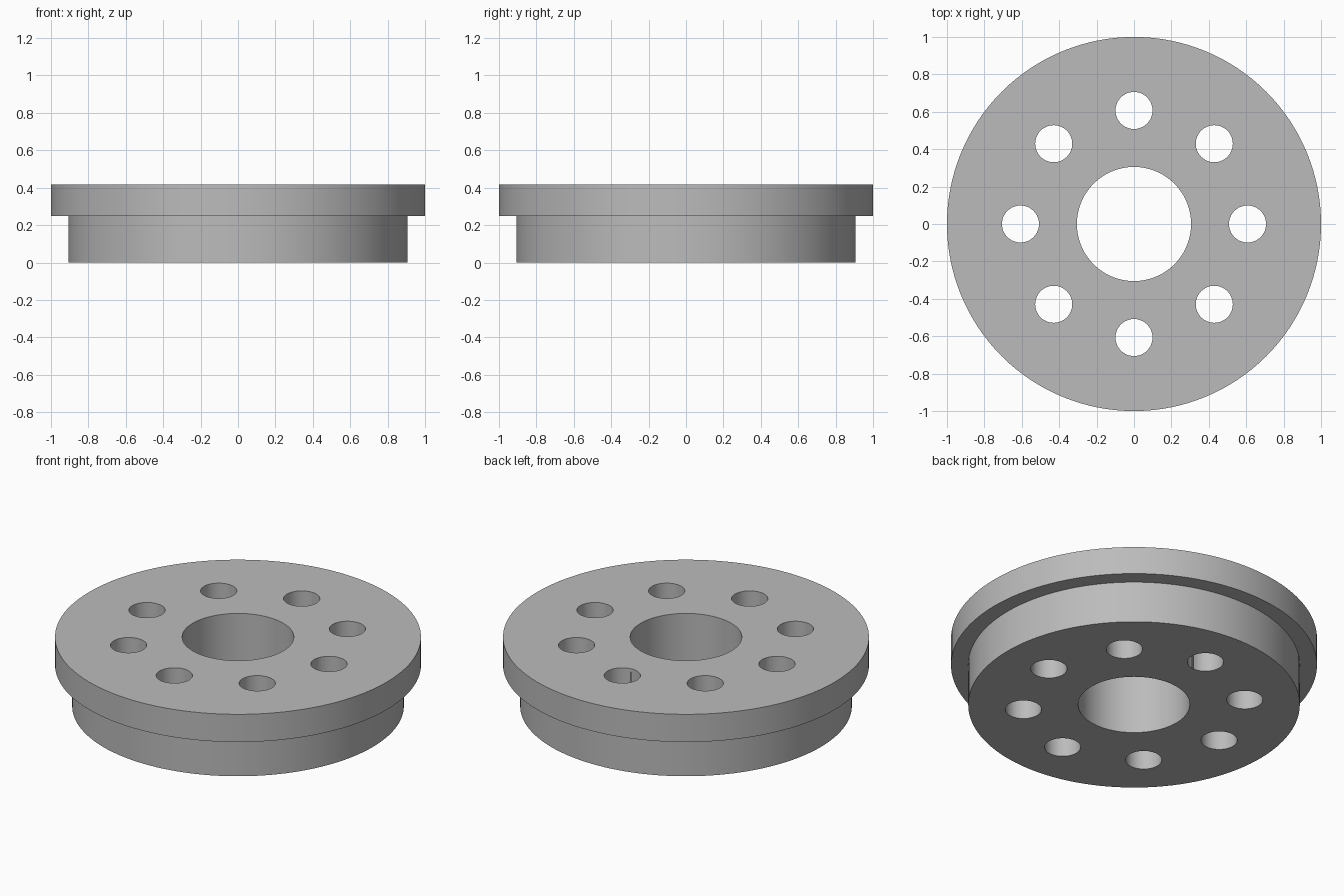
import bpy
import math

cube = bpy.data.objects.get("Cube")
if cube:
    bpy.data.objects.remove(cube, do_unlink=True)

HEIGHT = 0.417
STEP = 0.25
RIM_RADIUS = 1.0
HUB_RADIUS = 0.906
BORE_RADIUS = 0.305
HOLE_RADIUS = 0.099
HOLE_CIRCLE = 0.607
HOLES = 8

# Plain grey metal
grey = bpy.data.materials.new("grey metal")
grey.use_nodes = True
colour = (0.5, 0.5, 0.5, 1)
grey.diffuse_color = colour
grey.node_tree.nodes["Principled BSDF"].inputs["Base Color"].default_value = colour


def ring_mesh(name, profile, sides):
    """Revolve a closed (radius, z) profile around the z axis."""
    verts, faces = [], []
    count = len(profile)
    for i in range(sides):
        a = math.tau * i / sides
        verts += [(r * math.cos(a), r * math.sin(a), z) for r, z in profile]
        for j in range(count):
            k, n = (j + 1) % count, (i + 1) % sides
            faces.append((i * count + j, n * count + j, n * count + k, i * count + k))
    mesh = bpy.data.meshes.new(name)
    mesh.from_pydata(verts, [], faces)
    mesh.materials.append(grey)
    obj = bpy.data.objects.new(name, mesh)
    bpy.context.collection.objects.link(obj)
    return obj


# Stepped flange with a central bore
flange = ring_mesh("stepped_flange", [
    (BORE_RADIUS, 0), (HUB_RADIUS, 0), (HUB_RADIUS, STEP),
    (RIM_RADIUS, STEP), (RIM_RADIUS, HEIGHT), (BORE_RADIUS, HEIGHT)], 128)

# Bolt holes cut right through
for i in range(HOLES):
    a = math.tau * i / HOLES
    bpy.ops.mesh.primitive_cylinder_add(
        vertices=48, radius=HOLE_RADIUS, depth=1,
        location=(HOLE_CIRCLE * math.cos(a), HOLE_CIRCLE * math.sin(a), HEIGHT / 2))
    cutter = bpy.context.object
    cutter.name = f"bolt_hole_cutter_{i + 1}"
    cutter.data.materials.append(grey)
    cutter.hide_render = True
    bpy.ops.object.select_all(action="DESELECT")
    flange.select_set(True)
    bpy.context.view_layer.objects.active = flange
    cut = flange.modifiers.new("bolt hole", "BOOLEAN")
    cut.operation = "DIFFERENCE"
    cut.solver = "EXACT"
    cut.object = cutter
    bpy.ops.object.modifier_apply(modifier=cut.name)
    bpy.data.objects.remove(cutter, do_unlink=True)

# Smooth walls, crisp rims
bpy.ops.object.shade_smooth_by_angle(angle=math.radians(30))
